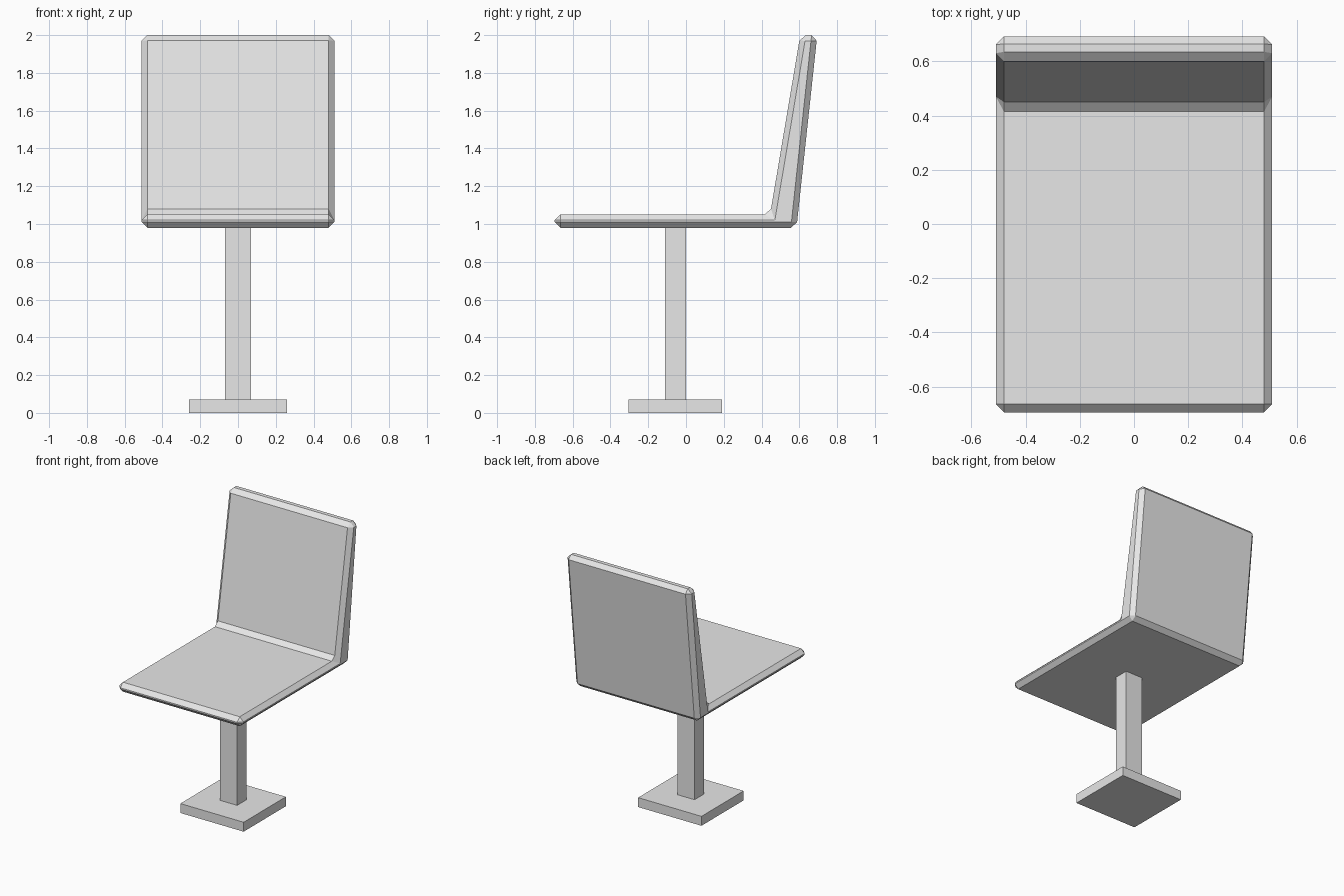
import bpy
import bmesh
from mathutils import Vector

cube = bpy.data.objects.get("Cube")
if cube:
    bpy.data.objects.remove(cube, do_unlink=True)

# Single light grey finish
grey = bpy.data.materials.new("light_grey")
grey.use_nodes = True
colour = (0.8, 0.8, 0.8, 1)
grey.diffuse_color = colour
grey.node_tree.nodes["Principled BSDF"].inputs["Base Color"].default_value = colour


def extrude_profile(name, profile, half_width):
    """Make a solid from a (y, z) outline, extruded across x."""
    bm = bmesh.new()
    face = bm.faces.new([bm.verts.new((-half_width, y, z)) for y, z in profile])
    side = bmesh.ops.extrude_face_region(bm, geom=[face])
    verts = [v for v in side["geom"] if isinstance(v, bmesh.types.BMVert)]
    bmesh.ops.translate(bm, verts=verts, vec=Vector((2 * half_width, 0, 0)))
    bmesh.ops.recalc_face_normals(bm, faces=bm.faces)
    mesh = bpy.data.meshes.new(name)
    bm.to_mesh(mesh)
    bm.free()
    mesh.materials.append(grey)
    obj = bpy.data.objects.new(name, mesh)
    bpy.context.collection.objects.link(obj)
    return obj


def block(name, half_width, y0, y1, z0, z1):
    return extrude_profile(name, [(y0, z0), (y1, z0), (y1, z1), (y0, z1)], half_width)


# Seat and reclined backrest as one chamfered shell
shell = extrude_profile("seat_and_backrest", [
    (-0.695, 0.98), (0.585, 0.98), (0.695, 2.0),
    (0.605, 2.0), (0.445, 1.05), (-0.695, 1.05)], 0.51)
bevel = shell.modifiers.new("chamfer", 'BEVEL')
bevel.width = 0.03
bevel.segments = 1
bevel.limit_method = 'ANGLE'

# Pedestal
block("column", 0.07, -0.11, 0.0, 0.07, 0.98)
block("base_plate", 0.26, -0.305, 0.19, 0.0, 0.07)
